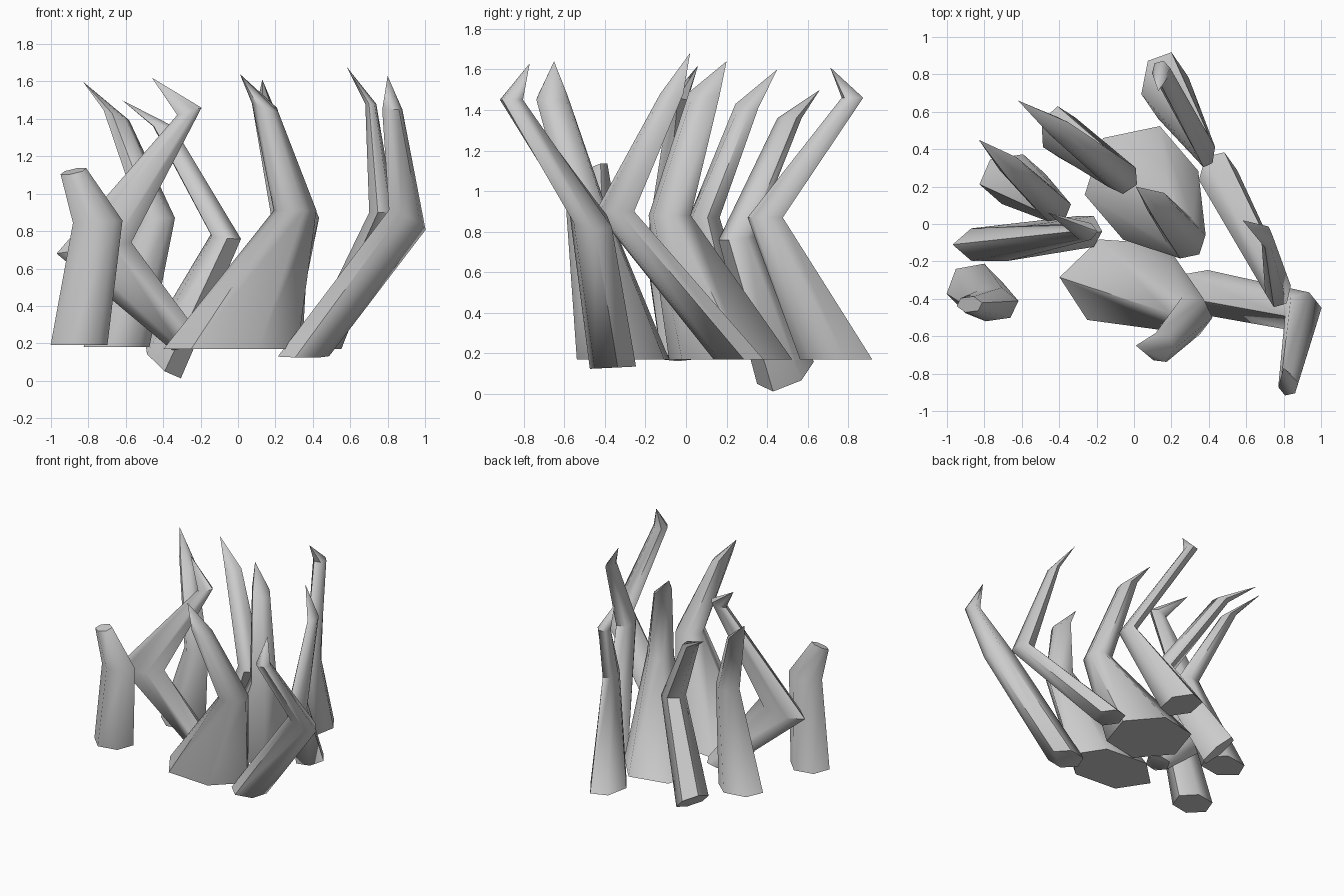
import bpy, math

SIDES = 6

def spike(name, rings, tip=None, turn=0.2):
    """Six-sided bent horn. Ring: (x, y, z, rx, ry, slope_x, slope_y)."""
    verts, faces = [], []
    for x, y, z, rx, ry, sx, sy in rings:
        for i in range(SIDES):
            a = turn + math.tau * i / SIDES
            dx, dy = rx * math.cos(a), ry * math.sin(a)
            verts.append((x + dx, y + dy, z + sx * dx + sy * dy))
    n = len(rings)
    for r in range(n - 1):
        for i in range(SIDES):
            j = (i + 1) % SIDES
            o = r * SIDES
            faces.append((o + i, o + j, o + SIDES + j, o + SIDES + i))
    faces.append(tuple(reversed(range(SIDES))))
    top = (n - 1) * SIDES
    if tip:
        verts.append(tip)
        faces += [(top + i, top + (i + 1) % SIDES, n * SIDES) for i in range(SIDES)]
    else:
        faces.append(tuple(range(top, top + SIDES)))
    me = bpy.data.meshes.new(name)
    me.from_pydata(verts, [], faces)
    ob = bpy.data.objects.new(name, me)
    bpy.context.collection.objects.link(ob)
    bpy.ops.object.select_all(action='DESELECT')
    ob.select_set(True)
    bpy.context.view_layer.objects.active = ob
    bpy.ops.object.shade_smooth_by_angle(angle=math.radians(60))

# two thick central horns
spike("front_large_horn", [(-0.04, -0.31, 0.17, 0.36, 0.25, 0, 0),
                           (0.305, -0.49, 0.91, 0.115, 0.11, 0, 0),
                           (0.145, -0.66, 1.46, 0.07, 0.085, -0.3, 0)], (0.01, -0.65, 1.64), -0.1)
spike("centre_large_horn", [(0.04, 0.22, 0.17, 0.31, 0.32, 0, 0),
                            (0.28, -0.08, 0.88, 0.105, 0.11, 0, 0),
                            (0.14, 0.09, 1.48, 0.07, 0.08, -0.3, 0)], (0.01, 0.2, 1.64))
# blunt stub on the left
spike("left_stub", [(-0.85, -0.345, 0.19, 0.155, 0.14, 0, 0),
                    (-0.75, -0.43, 0.85, 0.135, 0.095, 0.05, 0),
                    (-0.88, -0.43, 1.12, 0.07, 0.045, 0.2, 0.3)])
# sharply bent left horn
spike("left_bent_horn", [(-0.26, -0.04, 0.18, 0.09, 0.095, 0.2, 0),
                         (-0.77, -0.11, 0.71, 0.2, 0.1, 0.15, 0),
                         (-0.26, -0.04, 1.44, 0.065, 0.05, 0.3, 0)], (-0.46, 0.06, 1.62), 0)
# rear left horns
spike("left_horn", [(-0.65, 0.24, 0.18, 0.18, 0.14, 0, 0),
                    (-0.43, 0.09, 0.87, 0.095, 0.08, 0, 0),
                    (-0.65, 0.3, 1.42, 0.07, 0.06, -0.4, 0)], (-0.83, 0.45, 1.6))
spike("rear_left_horn", [(-0.40, 0.49, 0.105, 0.105, 0.14, -0.75, 0.35),
                         (-0.065, 0.25, 0.77, 0.09, 0.09, -0.1, 0.1),
                         (-0.40, 0.51, 1.36, 0.06, 0.06, 0, 0)], (-0.62, 0.66, 1.5), -0.45)
# rear and right horns
spike("rear_horn", [(0.165, 0.74, 0.17, 0.13, 0.185, 0, 0),
                    (0.385, 0.39, 0.87, 0.05, 0.09, 0, 0),
                    (0.145, 0.82, 1.46, 0.05, 0.055, 0, 0)], (0.13, 0.71, 1.61), 0.25)
spike("right_horn", [(0.45, 0.26, 0.17, 0.105, 0.13, 0, 0),
                     (0.77, -0.35, 0.9, 0.07, 0.1, 0, 0),
                     (0.71, -0.07, 1.48, 0.03, 0.06, 0, 0)], (0.58, 0.02, 1.68))
spike("front_right_horn", [(0.35, -0.36, 0.13, 0.14, 0.12, 0, 0.05),
                           (0.905, -0.47, 0.86, 0.1, 0.11, -0.5, -0.2),
                           (0.825, -0.86, 1.45, 0.055, 0.06, 0, 0)], (0.8, -0.77, 1.63))
